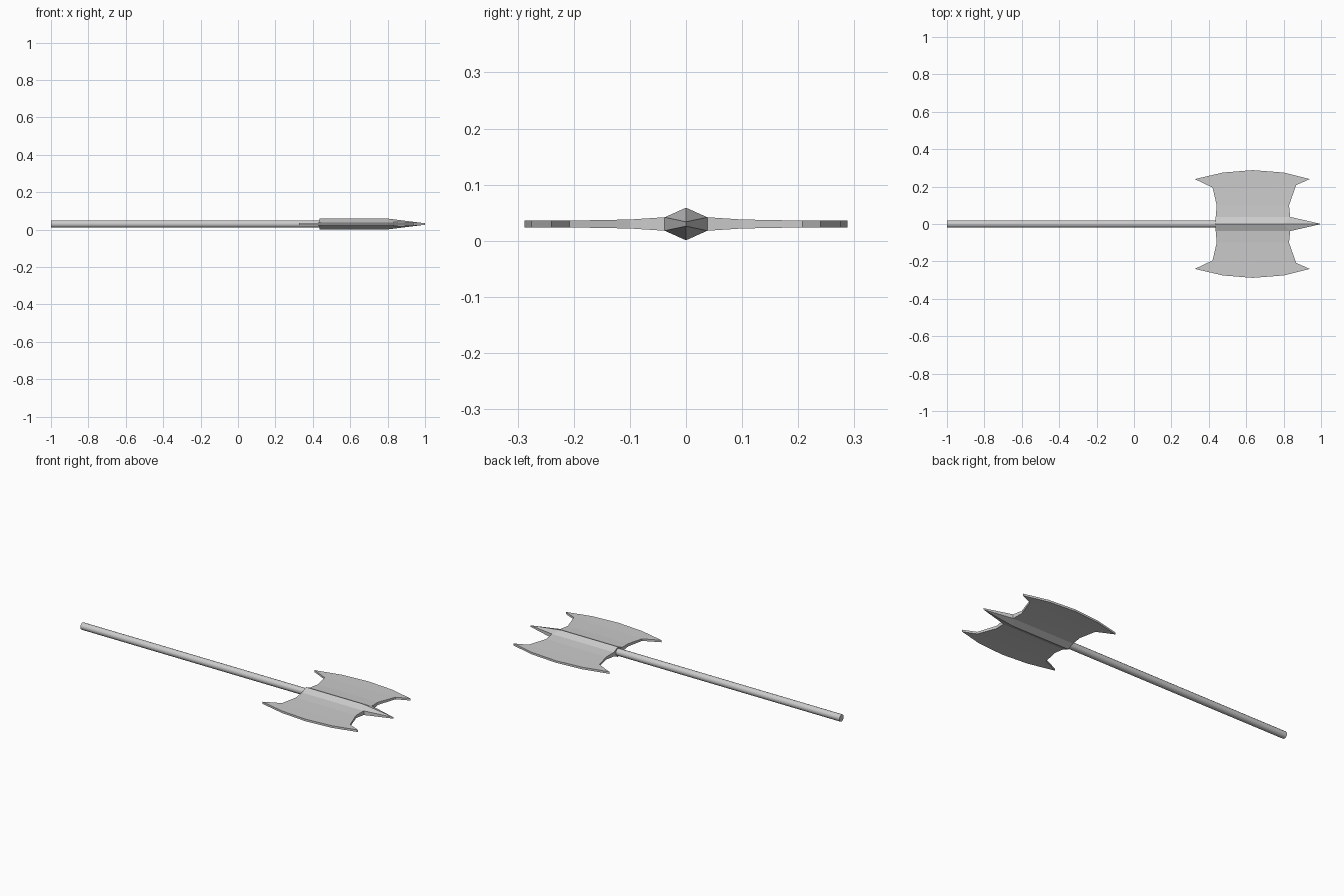
import bpy, bmesh
from math import pi

if "Cube" in bpy.data.objects:
    bpy.data.objects.remove(bpy.data.objects["Cube"])

ZC = 0.03  # height of the centre plane

# Shaft: a slim round pole along x
bpy.ops.mesh.primitive_cylinder_add(vertices=12, radius=0.02, depth=1.44,
                                    location=(-0.28, 0, ZC), rotation=(0, pi / 2, 0))
shaft = bpy.context.object
shaft.name = "shaft"
bpy.ops.object.shade_smooth_by_angle(angle=pi / 4)

# Head: half outline seen from above (x, y, half thickness), mirrored over y
points = [
    (0.437, 0.0, 0.029), (0.80, 0.0, 0.029), (1.0, 0.0, 0.004),        # ridge, spike tip
    (0.835, 0.038, 0.012), (0.829, 0.10, 0.008), (0.867, 0.208, 0.006),  # front edge
    (0.94, 0.24, 0.006), (0.80, 0.275, 0.006), (0.635, 0.288, 0.006),    # cutting edge
    (0.475, 0.275, 0.006), (0.325, 0.24, 0.006),
    (0.42, 0.195, 0.006), (0.442, 0.10, 0.008), (0.437, 0.038, 0.012),   # rear edge
]
panels = [(1, 2, 3), (0, 1, 3, 13), (13, 3, 4, 12), (12, 4, 5, 11),
          (11, 5, 6, 7, 8, 9, 10)]
outline = [0, 13, 12, 11, 10, 9, 8, 7, 6, 5, 4, 3, 2]

bm = bmesh.new()
top = [bm.verts.new((x, y, h)) for x, y, h in points]
low = [bm.verts.new((x, y, -h)) for x, y, h in points]
for p in panels:
    bm.faces.new([top[i] for i in p])
    bm.faces.new([low[i] for i in reversed(p)])
for a, b in zip(outline, outline[1:]):
    bm.faces.new((top[a], top[b], low[b], low[a]))
bmesh.ops.recalc_face_normals(bm, faces=bm.faces)

mesh = bpy.data.meshes.new("axe_head")
bm.to_mesh(mesh)
bm.free()
# Make sure the upper panels face up
if mesh.polygons[2].normal.z < 0:
    mesh.flip_normals()
head = bpy.data.objects.new("axe_head", mesh)
head.location.z = ZC
bpy.context.collection.objects.link(head)
mirror = head.modifiers.new("mirror", 'MIRROR')
mirror.use_axis = (False, True, False)
